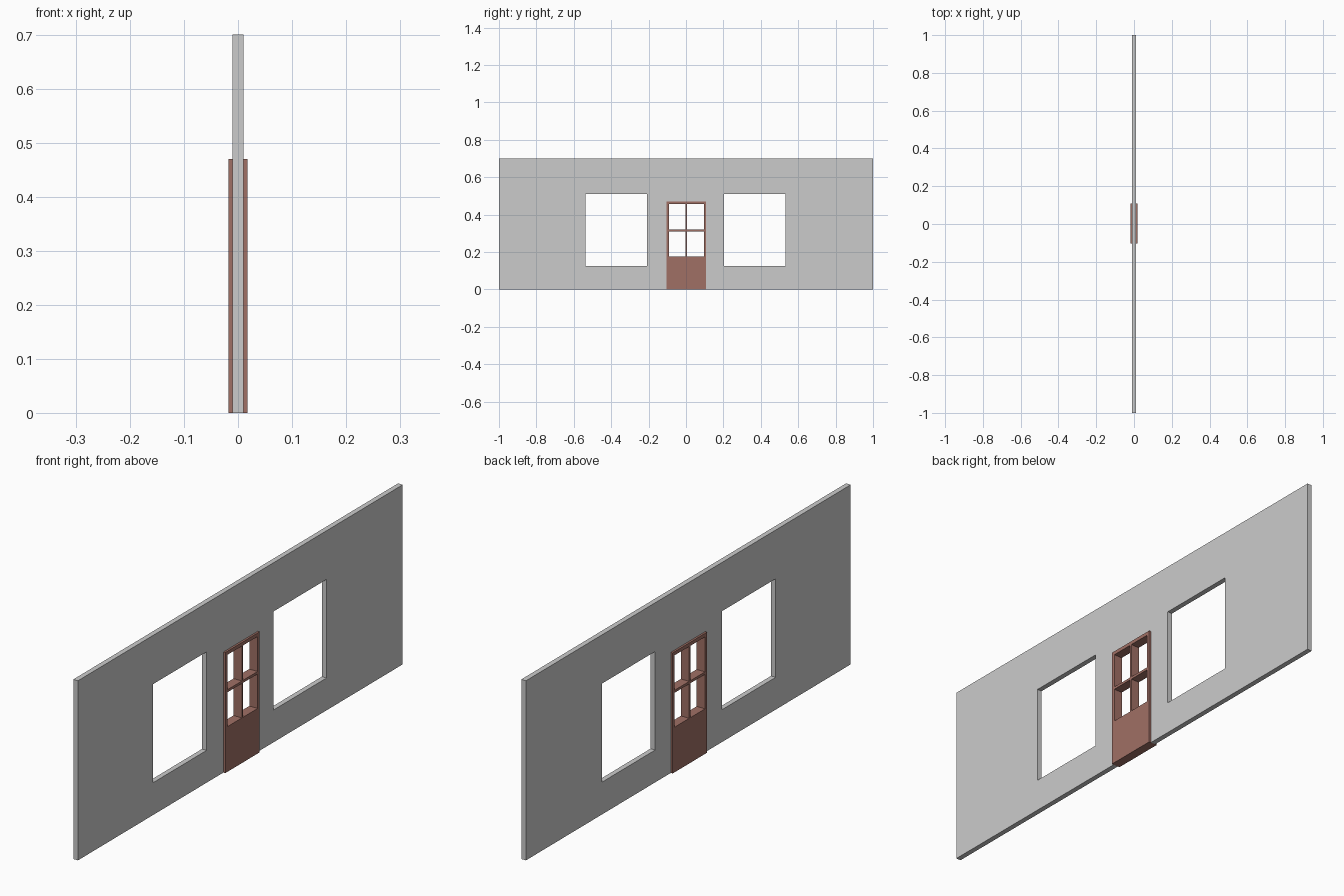
import bpy
from math import pi

if "Cube" in bpy.data.objects:
    bpy.data.objects.remove(bpy.data.objects["Cube"])


def rect(y0, y1, z0, z1):
    return [(y0, z0), (y1, z0), (y1, z1), (y0, z1)]


def panel(name, outline, holes, thickness, color=None):
    """Upright slab in the YZ plane: a filled outline with holes, extruded along x."""
    curve = bpy.data.curves.new(name, 'CURVE')
    curve.dimensions = '2D'
    curve.fill_mode = 'BOTH'
    curve.extrude = thickness / 2
    for loop in [outline] + holes:
        spline = curve.splines.new('POLY')
        spline.points.add(len(loop) - 1)
        for point, (y, z) in zip(spline.points, loop):
            point.co = (y, z, 0, 1)
        spline.use_cyclic_u = True
        spline.use_smooth = False
    obj = bpy.data.objects.new(name, curve)
    obj.rotation_euler = (pi / 2, 0, pi / 2)
    bpy.context.collection.objects.link(obj)

    # Turn the extruded profile into flat-shaded mesh
    bpy.ops.object.select_all(action='DESELECT')
    obj.select_set(True)
    bpy.context.view_layer.objects.active = obj
    bpy.ops.object.convert(target='MESH')
    obj = bpy.context.object
    bpy.ops.object.transform_apply(location=False, rotation=True, scale=False)
    bpy.ops.object.shade_flat()
    if color:
        mat = bpy.data.materials.new(name + "_paint")
        mat.diffuse_color = color
        mat.use_nodes = True
        mat.node_tree.nodes["Principled BSDF"].inputs["Base Color"].default_value = mat.diffuse_color
        obj.data.materials.clear()
        obj.data.materials.append(mat)
    return obj


# Door extents
D0, D1, DTOP = -0.104, 0.108, 0.47

# Wall with a doorway notch and two window openings
wall_outline = [(-1, 0), (D0, 0), (D0, DTOP), (D1, DTOP), (D1, 0),
                (1, 0), (1, 0.7), (-1, 0.7)]
windows = [rect(-0.538, -0.208, 0.126, 0.51), rect(0.204, 0.531, 0.126, 0.51)]
panel("wall", wall_outline, windows, 0.02)

# Door: solid lower panel, frame and bars around four open panes
columns = [(D0 + 0.013, -0.002), (0.006, D1 - 0.013)]
rows = [(0.176, 0.31), (0.32, 0.456)]
panes = [rect(y0, y1, z0, z1) for y0, y1 in columns for z0, z1 in rows]
panel("door", rect(D0, D1, 0, DTOP), panes, 0.036, (0.35, 0.16, 0.13, 1))
